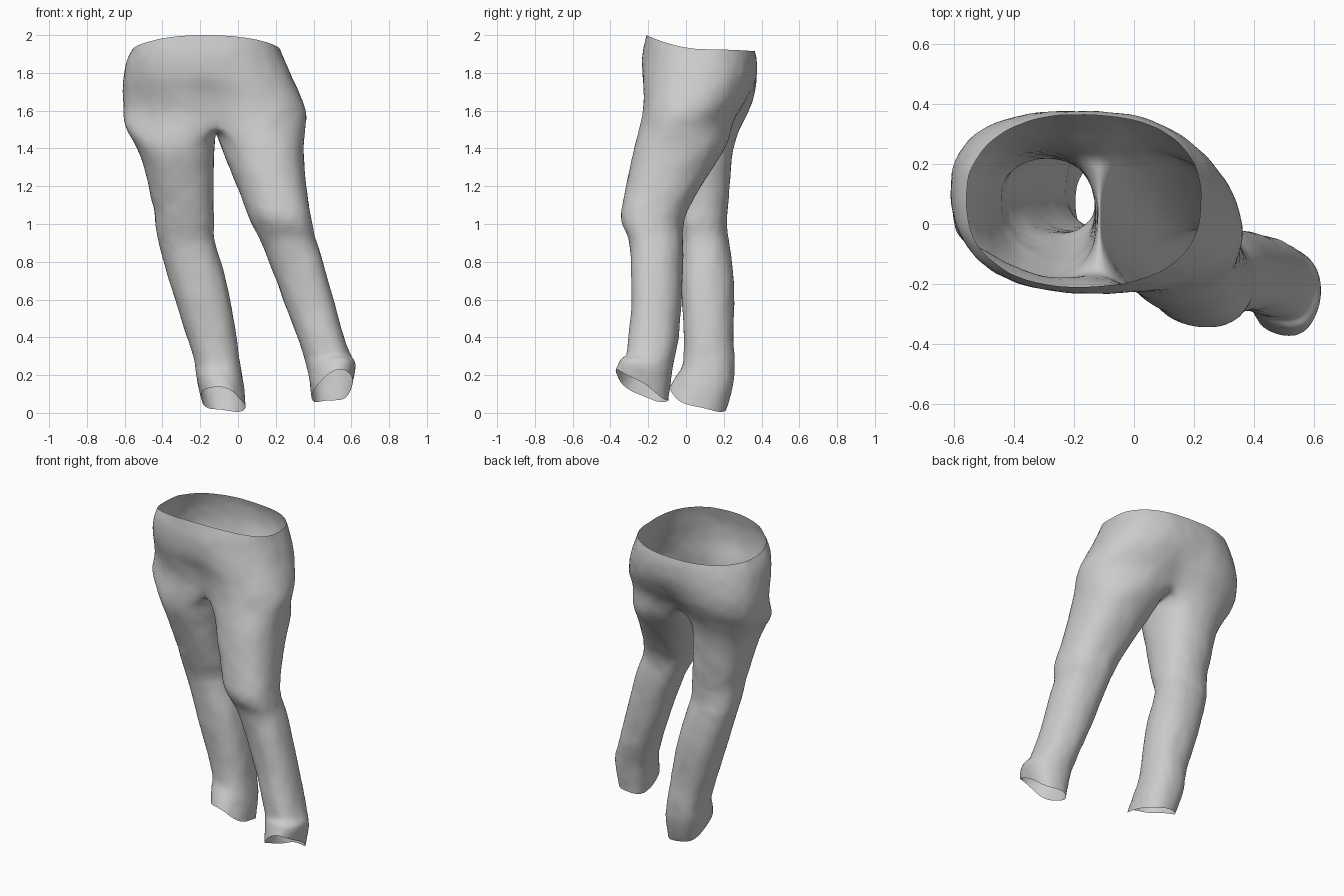
import bpy, bmesh
from math import sin, cos, radians, pi, exp
from mathutils import Vector

bm = bmesh.new()
N, M = 32, 24          # points round the hips, points round a leg


def oval(a, box, power):
    """Point on a slightly squared oval; a = 0 is the front, 90 degrees is +x."""
    x0, x1, y0, y1 = box
    s, c = sin(a), cos(a)
    sx = abs(s) ** power * (1 if s > 0 else -1)
    cy = abs(c) ** power * (1 if c > 0 else -1)
    return (x0 + x1) / 2 + (x1 - x0) / 2 * sx, (y0 + y1) / 2 - (y1 - y0) / 2 * cy


def bridge(upper, lower):
    n = len(upper)
    for i in range(n):
        k = (i + 1) % n
        bm.faces.new((upper[i], lower[i], lower[k], upper[k]))


# Hips: z front, z side, z back, box, shear, crease in front, crease at back
hips = [
    (2.00, 1.925, 1.915, (-0.56, 0.225, -0.21, 0.365), 0.0, 0.0, 0.0),
    (1.92, 1.87, 1.86, (-0.59, 0.248, -0.23, 0.380), 0.0, 0.0, 0.0),
    (1.80, 1.78, 1.78, (-0.61, 0.288, -0.240, 0.382), -0.04, 0.0, 0.01),
    (1.70, 1.68, 1.70, (-0.613, 0.33, -0.225, 0.365), -0.10, 0.03, 0.02),
    (1.62, 1.59, 1.63, (-0.605, 0.36, -0.215, 0.335), -0.15, 0.045, 0.035),
    (1.54, 1.51, 1.55, (-0.585, 0.352, -0.225, 0.29), -0.16, 0.07, 0.06),
]
prev = None
for zf, zs, zb, box, shear, cf, cb in hips:
    ring = []
    for i in range(N):
        a = 2 * pi * i / N
        x, y = oval(a, box, 0.86)
        c = cos(a)
        z = zs + (zf - zs) * max(0, c) ** 1.5 + (zb - zs) * max(0, -c) ** 1.5
        w = exp(-((x + 0.12) / 0.10) ** 2)
        y += shear * (x + 0.12) + w * (cf if c > 0 else -cb)
        ring.append(bm.verts.new((x, y, z)))
    if prev:
        bridge(prev, ring)
    prev = ring

# Crotch seam from back to front
back, front = prev[N // 2].co, prev[0].co
seam = []
for k in range(1, 8):
    p = back.lerp(front, k / 8)
    seam.append(bm.verts.new((-0.118, p.y, p.z - 0.05 * sin(pi * k / 8))))

# Legs: z, x0, x1, y0, y1
right_leg = [
    (1.42, -0.098, 0.348, -0.270, 0.225), (1.32, -0.058, 0.352, -0.292, 0.155),
    (1.20, -0.005, 0.362, -0.318, 0.080), (1.10, 0.033, 0.377, -0.337, 0.020),
    (1.03, 0.058, 0.390, -0.350, -0.010), (0.97, 0.088, 0.400, -0.325, -0.018),
    (0.92, 0.113, 0.414, -0.297, -0.015), (0.80, 0.165, 0.452, -0.290, -0.015),
    (0.65, 0.220, 0.494, -0.285, -0.022), (0.50, 0.278, 0.532, -0.290, -0.030),
    (0.38, 0.322, 0.568, -0.310, -0.042), (0.30, 0.350, 0.597, -0.312, -0.058),
    (0.24, 0.362, 0.624, -0.340, -0.070), (0.15, 0.378, 0.622, -0.358, -0.084),
    (0.06, 0.388, 0.607, -0.372, -0.092),
]
left_leg = [
    (1.42, -0.533, -0.124, -0.190, 0.252), (1.32, -0.503, -0.126, -0.165, 0.240),
    (1.20, -0.475, -0.129, -0.125, 0.232), (1.10, -0.449, -0.129, -0.095, 0.222),
    (1.02, -0.438, -0.122, -0.070, 0.216), (0.95, -0.434, -0.130, -0.045, 0.218),
    (0.90, -0.422, -0.122, -0.030, 0.230), (0.80, -0.394, -0.090, -0.025, 0.244),
    (0.65, -0.350, -0.050, -0.026, 0.258), (0.50, -0.302, -0.020, -0.015, 0.253),
    (0.38, -0.262, -0.006, -0.012, 0.251), (0.26, -0.226, 0.012, -0.012, 0.260),
    (0.18, -0.225, 0.025, -0.035, 0.260), (0.10, -0.215, 0.036, -0.060, 0.242),
    (0.01, -0.195, 0.042, -0.085, 0.212),
]


def leg(top, rows, start, lift, peak, shear):
    """Tube from the split ring to a hem that rises towards the peak angle."""
    upper = top
    for r, (z, *box) in enumerate(rows):
        ring = []
        for j in range(M):
            a = radians(start + 15 * j)
            x, y = oval(a, box, 0.88)
            y += shear * (x - (box[0] + box[1]) / 2)
            f = (0.5 + 0.5 * cos(a - radians(peak))) ** 1.6
            t = max(0, r - (len(rows) - 4)) / 3
            ripple = 0.006 * sin(4 * a + 1) * t
            ring.append(bm.verts.new((x, y, max(0.003, z + lift * f * t + ripple))))
        bridge(upper, ring)
        upper = ring


leg(prev[:17] + seam, right_leg, -30, 0.17, 28, -0.12)
leg(prev[16:] + prev[:1] + seam[::-1], left_leg, 150, 0.13, -25, -0.05)

# Pocket bulges on the hips
for centre, push, size in (((-0.57, -0.02, 1.52), (-0.055, -0.03, 0), 0.085),
                           ((0.36, -0.05, 1.59), (0.012, 0, 0), 0.09)):
    for v in bm.verts:
        d = (v.co - Vector(centre)).length
        v.co += Vector(push) * exp(-(d / size) ** 2)

bmesh.ops.recalc_face_normals(bm, faces=bm.faces[:])
mesh = bpy.data.meshes.new("trousers")
bm.to_mesh(mesh)
bm.free()
trousers = bpy.data.objects.new("trousers", mesh)
bpy.context.collection.objects.link(trousers)

# Smooth cloth with faint wrinkles
sub = trousers.modifiers.new("smooth_cloth", 'SUBSURF')
sub.levels = sub.render_levels = 2
tex = bpy.data.textures.new("wrinkles", 'CLOUDS')
tex.noise_scale = 0.11
wr = trousers.modifiers.new("wrinkles", 'DISPLACE')
wr.texture = tex
wr.strength = 0.009
wr.mid_level = 0.45
for p in mesh.polygons:
    p.use_smooth = True
